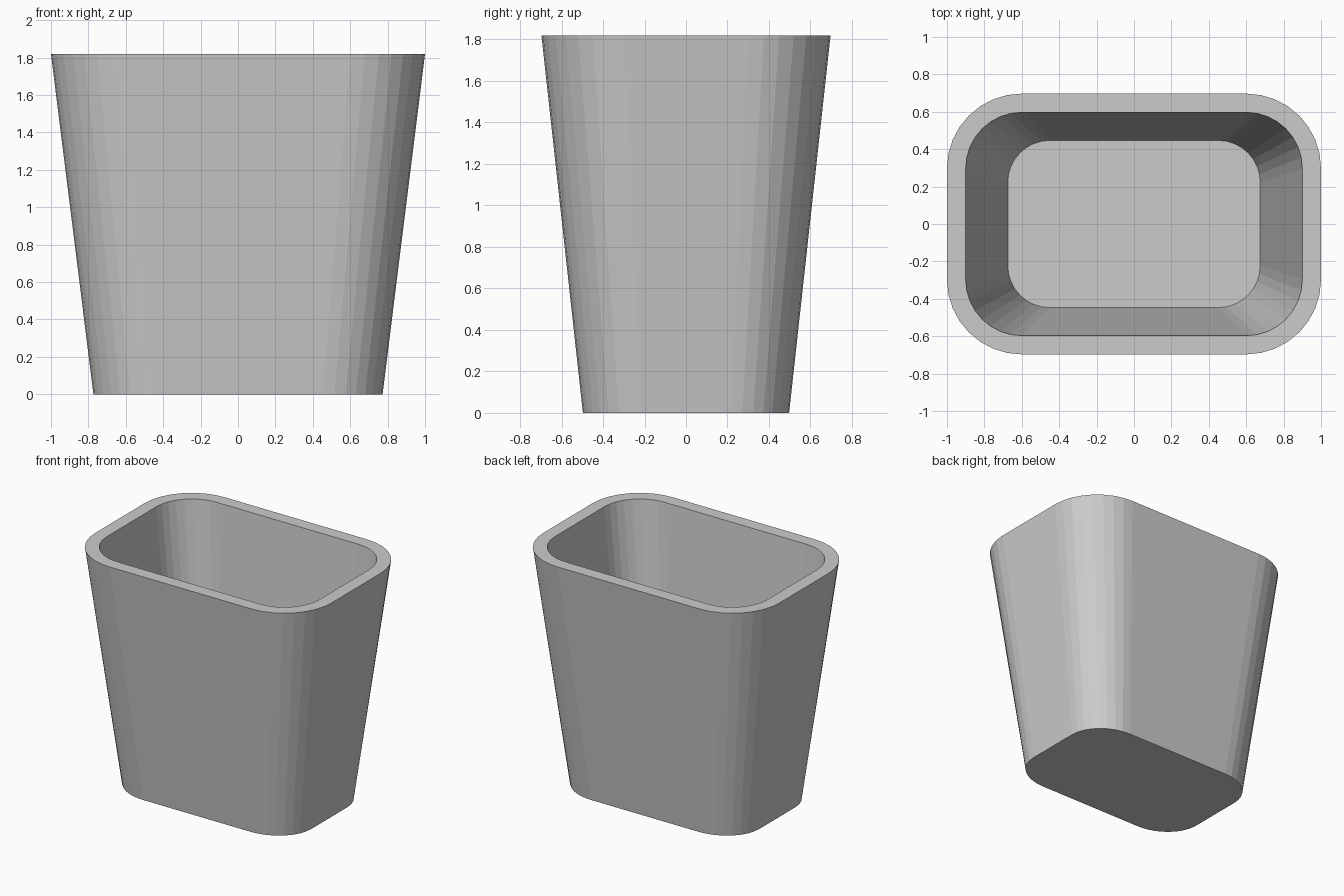
import bpy, bmesh
from math import cos, sin, pi

if "Cube" in bpy.data.objects:
    bpy.data.objects.remove(bpy.data.objects["Cube"])

SEGMENTS = 8  # facets per rounded corner


def ring(bm, hx, hy, rx, ry, z):
    """Rounded rectangle with elliptical corners, counter-clockwise."""
    verts = []
    for i, (sx, sy) in enumerate([(1, 1), (-1, 1), (-1, -1), (1, -1)]):
        for k in range(SEGMENTS + 1):
            a = (i + k / SEGMENTS) * pi / 2
            verts.append(bm.verts.new((sx * (hx - rx) + rx * cos(a),
                                       sy * (hy - ry) + ry * sin(a), z)))
    return verts


bm = bmesh.new()
# Outer base, outer rim, inner rim, inner floor
rings = [ring(bm, *p) for p in (
    (0.773, 0.497, 0.32, 0.28, 0.0),
    (1.0, 0.697, 0.40, 0.40, 1.82),
    (0.9, 0.597, 0.30, 0.30, 1.82),
    (0.675, 0.447, 0.225, 0.225, 0.1),
)]
for lower, upper in zip(rings, rings[1:]):
    n = len(lower)
    for i in range(n):
        j = (i + 1) % n
        bm.faces.new((lower[i], lower[j], upper[j], upper[i]))

# Underside and inner floor
bm.faces.new(rings[0][::-1])
bm.faces.new(rings[-1])
bmesh.ops.recalc_face_normals(bm, faces=bm.faces)

mesh = bpy.data.meshes.new("waste_bin")
bm.to_mesh(mesh)
bm.free()
bpy.context.collection.objects.link(bpy.data.objects.new("waste_bin", mesh))
